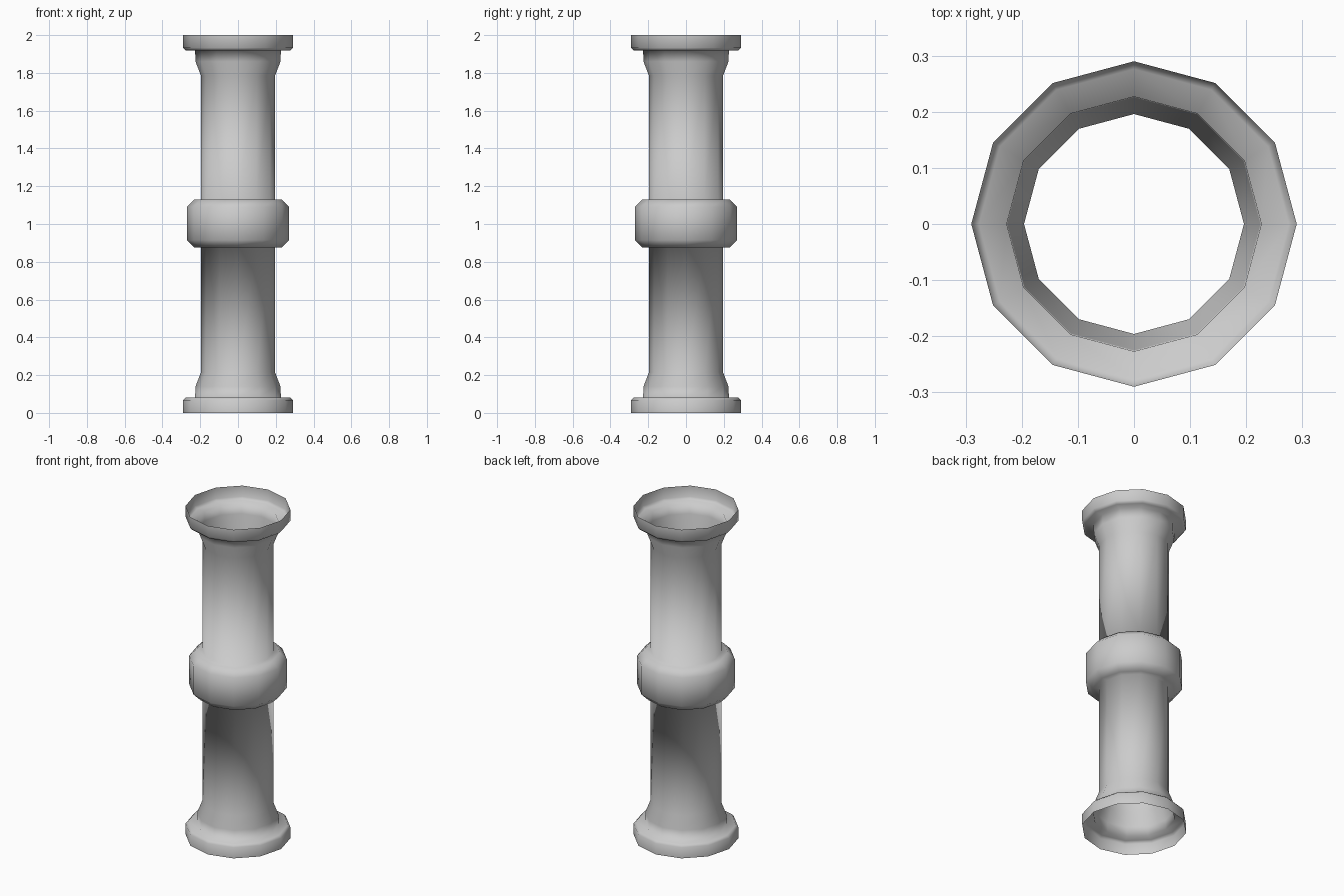
import bpy
import bmesh
from math import cos, sin, tau

if "Cube" in bpy.data.objects:
    bpy.data.objects.remove(bpy.data.objects["Cube"])

SIDES = 12

# Lower half of the pipe wall as (radius, height): flange, neck, shaft, collar
half = [
    (0.29, 0.0), (0.29, 0.067), (0.276, 0.082), (0.227, 0.082),
    (0.225, 0.14), (0.196, 0.215), (0.196, 0.875),
    (0.23, 0.875), (0.27, 0.915),
]
# Upper half mirrors the lower; the collar sits just above the middle
upper = [(r, 2.005 - z if 0.8 < z < 1 else 2.0 - z) for r, z in reversed(half)]
profile = half + upper

# Open, thin-walled lathe of the profile
bm = bmesh.new()
rings = [[bm.verts.new((r * cos(tau * i / SIDES), r * sin(tau * i / SIDES), z))
          for i in range(SIDES)] for r, z in profile]
for low, high in zip(rings, rings[1:]):
    for i in range(SIDES):
        j = (i + 1) % SIDES
        bm.faces.new((low[i], low[j], high[j], high[i])).smooth = True

mesh = bpy.data.meshes.new("flanged_pipe")
bm.to_mesh(mesh)
bm.free()
pipe = bpy.data.objects.new("flanged_pipe", mesh)
bpy.context.collection.objects.link(pipe)
